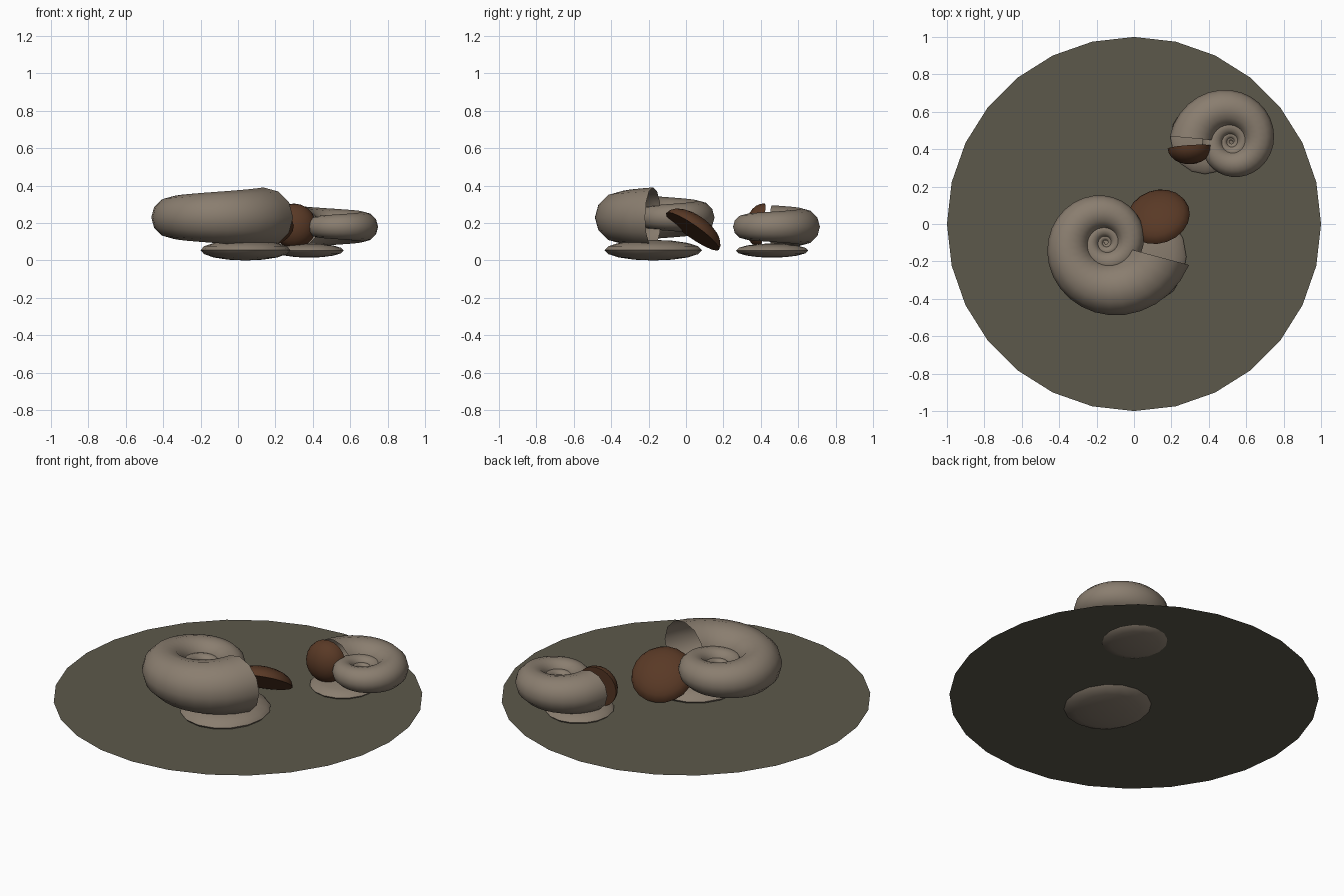
import bpy, bmesh
from math import sin, cos, pi, radians, tau
from mathutils import Vector, Matrix

if "Cube" in bpy.data.objects:
    bpy.data.objects.remove(bpy.data.objects["Cube"])


def material(name, rgb):
    m = bpy.data.materials.new(name)
    m.use_nodes = True
    color = (*rgb, 1)
    m.diffuse_color = color
    m.node_tree.nodes["Principled BSDF"].inputs["Base Color"].default_value = color
    return m


SAND = material("sandy olive", (0.107, 0.098, 0.070))
SHELL = material("shell taupe", (0.255, 0.208, 0.160))
BROWN = material("cover brown", (0.100, 0.041, 0.019))


def finish(name, bm, mat, smooth=True):
    mesh = bpy.data.meshes.new(name)
    bm.to_mesh(mesh)
    bm.free()
    mesh.materials.append(mat)
    ob = bpy.data.objects.new(name, mesh)
    bpy.context.collection.objects.link(ob)
    if smooth:
        bpy.ops.object.select_all(action="DESELECT")
        ob.select_set(True)
        bpy.context.view_layer.objects.active = ob
        bpy.ops.object.shade_smooth_by_angle(angle=radians(50))
    return ob


def spiral_shell(name, center, reach, mouth_angle, growth, turns=3.5, steps=30, sides=12):
    """Round tube swept along a flat logarithmic spiral, left open at the mouth."""
    bm = bmesh.new()
    count = int(turns * steps)
    rings = []
    for i in range(count + 1):
        back = (count - i) / steps
        angle = radians(mouth_angle) - back * tau
        size = reach * growth ** -back
        radius, tube = size * 0.64, size * 0.36
        ring = []
        for k in range(sides):
            t = tau * k / sides
            r = radius + tube * cos(t)
            ring.append(bm.verts.new(Vector(center) + Vector(
                (r * cos(angle), r * sin(angle), tube * 0.97 * sin(t)))))
        rings.append(ring)
    for a, b in zip(rings, rings[1:]):
        for k in range(sides):
            n = (k + 1) % sides
            bm.faces.new((a[k], b[k], b[n], a[n]))
    bm.faces.new(rings[0])
    bmesh.ops.recalc_face_normals(bm, faces=bm.faces)
    return finish(name, bm, SHELL)


def foot(name, center, size):
    bm = bmesh.new()
    bmesh.ops.create_uvsphere(bm, u_segments=16, v_segments=8, radius=1)
    bmesh.ops.transform(bm, verts=bm.verts,
                        matrix=Matrix.Translation(center) @ Matrix.Diagonal((*size, 1)))
    return finish(name, bm, SHELL)


def domed_cover(name, center, normal, radius, depth):
    """Flat-backed dome that closes the mouth of a shell."""
    bm = bmesh.new()
    bmesh.ops.create_uvsphere(bm, u_segments=20, v_segments=12, radius=1)
    cut = bmesh.ops.bisect_plane(bm, geom=bm.verts[:] + bm.edges[:] + bm.faces[:], dist=1e-4,
                                 plane_co=(0, 0, 0), plane_no=(0, 0, 1), clear_inner=True)
    bmesh.ops.holes_fill(bm, edges=[e for e in bm.edges if e.is_boundary])
    turn = Vector(normal).to_track_quat("Z", "Y").to_matrix().to_4x4()
    bmesh.ops.transform(bm, verts=bm.verts, matrix=Matrix.Translation(center) @ turn
                        @ Matrix.Diagonal((radius, radius, depth, 1)))
    return finish(name, bm, BROWN)


# Sea floor: a thin round sheet
bm = bmesh.new()
bmesh.ops.create_circle(bm, cap_ends=True, segments=28, radius=1)
bmesh.ops.rotate(bm, verts=bm.verts, matrix=Matrix.Rotation(pi / 2, 3, "Z"))
bmesh.ops.translate(bm, verts=bm.verts, vec=(0, 0, 0.042))
finish("sea_floor", bm, SAND, smooth=False)

# Large snail
spiral_shell("large_shell", (-0.15, -0.10, 0.23), 0.46, -15, 2.35)
foot("large_foot", (0.04, -0.175, 0.055), (0.24, 0.26, 0.055))
domed_cover("large_cover", (0.13, 0.035, 0.155), (-0.2, 0.56, 0.80), 0.172, 0.085)

# Small snail
spiral_shell("small_shell", (0.52, 0.44, 0.18), 0.33, 175, 2.15)
foot("small_foot", (0.38, 0.46, 0.053), (0.185, 0.193, 0.038))
domed_cover("small_cover", (0.30, 0.41, 0.185), (0.06, -0.97, 0.1), 0.12, 0.09)
